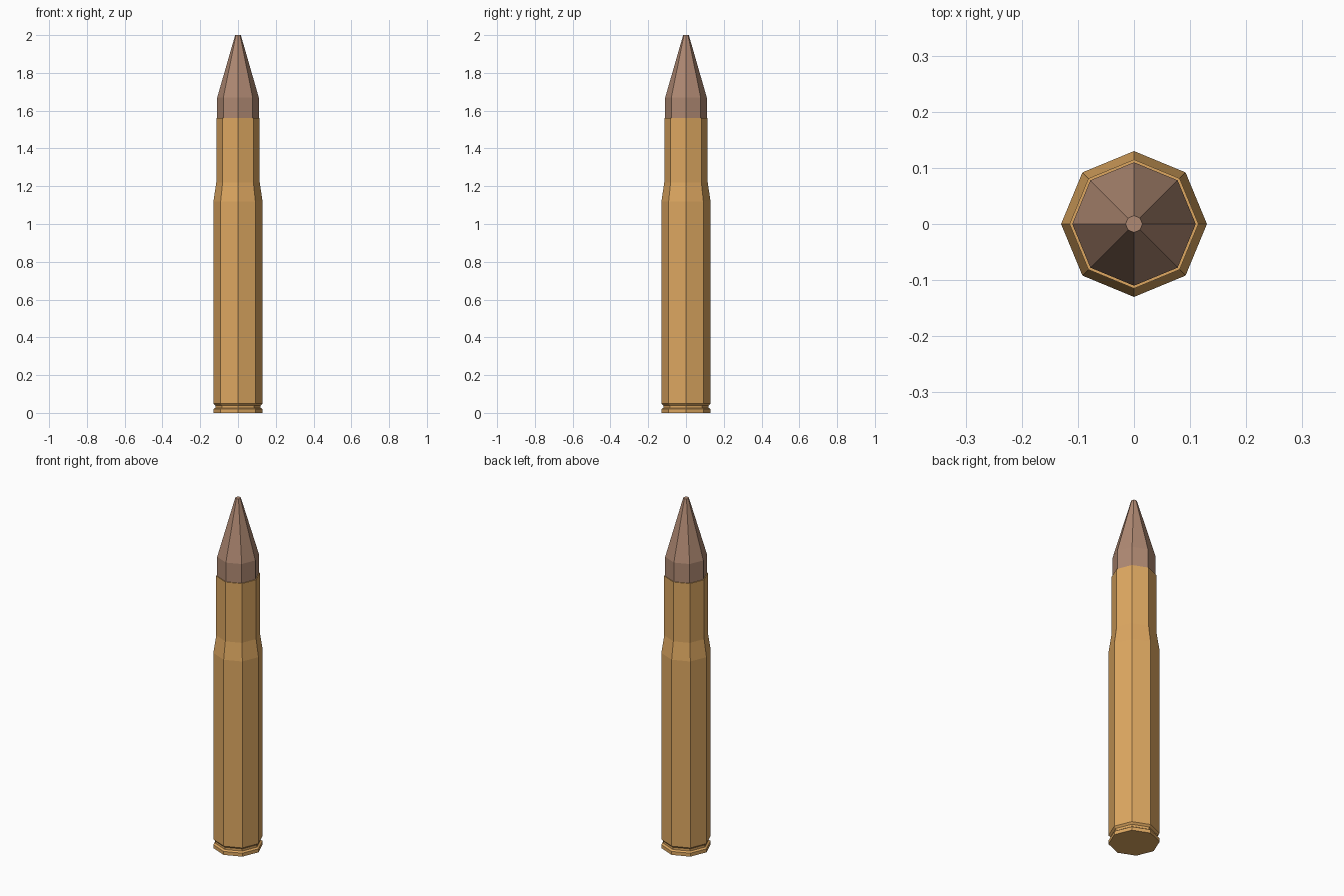
import bpy, bmesh
from math import cos, sin, pi

if "Cube" in bpy.data.objects:
    bpy.data.objects.remove(bpy.data.objects["Cube"])

SIDES = 8


def material(name, color):
    m = bpy.data.materials.new(name)
    m.diffuse_color = (*color, 1)
    m.use_nodes = True
    m.node_tree.nodes["Principled BSDF"].inputs["Base Color"].default_value = m.diffuse_color
    return m


def lathe(name, profile, mat):
    """Revolve (radius, z) points into a closed, flat-faced octagonal solid."""
    bm = bmesh.new()
    rings = [[bm.verts.new((r * cos(2 * pi * i / SIDES), r * sin(2 * pi * i / SIDES), z))
              for i in range(SIDES)] for r, z in profile]
    for low, high in zip(rings, rings[1:]):
        for i in range(SIDES):
            j = (i + 1) % SIDES
            bm.faces.new((low[i], low[j], high[j], high[i]))
    bm.faces.new(rings[0][::-1])
    bm.faces.new(rings[-1])
    mesh = bpy.data.meshes.new(name)
    bm.to_mesh(mesh)
    bm.free()
    mesh.materials.append(mat)
    obj = bpy.data.objects.new(name, mesh)
    bpy.context.collection.objects.link(obj)
    return obj


brass = material("brass", (0.73, 0.39, 0.12))
copper = material("copper", (0.43, 0.25, 0.17))

# Case: rim, extractor groove, body, shoulder and neck
lathe("case", [(0.13, 0), (0.13, 0.02), (0.12, 0.027), (0.12, 0.04), (0.13, 0.05),
               (0.13, 1.12), (0.115, 1.22), (0.115, 1.56)], brass)

# Bullet: short cylinder seated in the neck, then a blunt cone
lathe("bullet", [(0.11, 1.54), (0.11, 1.67), (0.015, 2.0)], copper)
